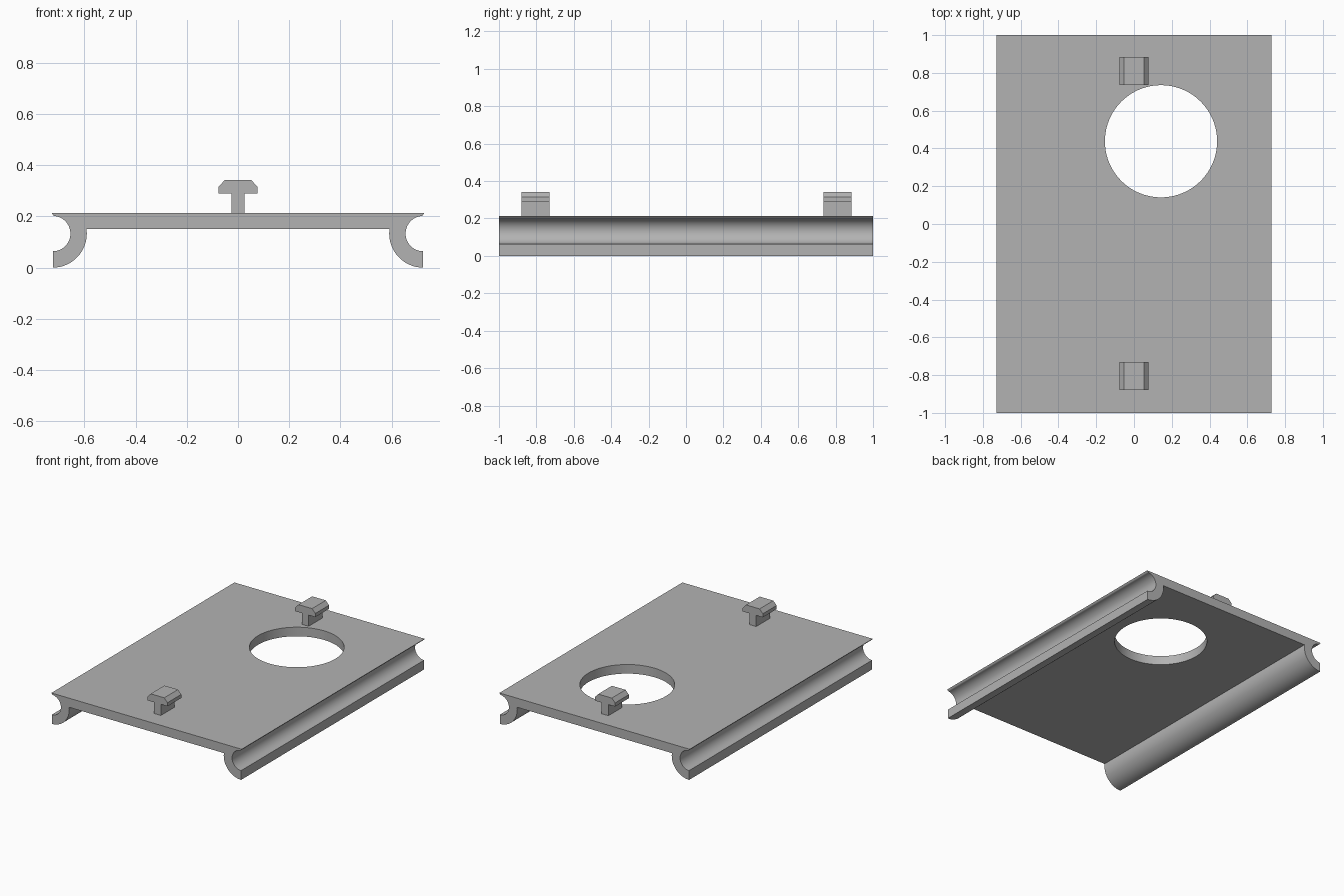
import bpy
import bmesh
from math import cos, sin, pi, radians, asin

cube = bpy.data.objects.get("Cube")
if cube:
    bpy.data.objects.remove(cube, do_unlink=True)

grey = bpy.data.materials.new("plain grey")
grey.use_nodes = True
colour = (0.45, 0.45, 0.45, 1)
grey.diffuse_color = colour
grey.node_tree.nodes["Principled BSDF"].inputs["Base Color"].default_value = colour


def extrude_profile(name, half, y0, y1):
    """Mirror a right-hand x/z profile and extrude it along y."""
    outline = half + [(-x, z) for x, z in reversed(half)]
    bm = bmesh.new()
    face = bm.faces.new([bm.verts.new((x, y0, z)) for x, z in outline])
    moved = bmesh.ops.extrude_face_region(bm, geom=[face])["geom"]
    verts = [v for v in moved if isinstance(v, bmesh.types.BMVert)]
    bmesh.ops.translate(bm, verts=verts, vec=(0, y1 - y0, 0))
    bmesh.ops.recalc_face_normals(bm, faces=bm.faces)
    mesh = bpy.data.meshes.new(name)
    bm.to_mesh(mesh)
    bm.free()
    mesh.materials.append(grey)
    obj = bpy.data.objects.new(name, mesh)
    bpy.context.collection.objects.link(obj)
    return obj


def arc(cx, cz, r, start, end, steps):
    angles = [start + (end - start) * i / steps for i in range(steps + 1)]
    return [(cx + r * cos(a), cz + r * sin(a)) for a in angles]


# Plate with a curved channel along each long side
TOP, UNDER = 0.213, 0.15
CX, CZ, INNER, OUTER = 0.724, 0.133, 0.069, 0.133
meet = pi - asin((UNDER - CZ) / OUTER)
profile = [(0.728, TOP), (0.722, 0.204)]
profile += arc(CX, CZ, INNER, radians(95), radians(270), 32)
profile += arc(CX, CZ, OUTER, radians(270), meet, 24)
plate = extrude_profile("channelled_plate", profile, -1, 1)

# Round opening
bpy.ops.mesh.primitive_cylinder_add(vertices=96, radius=0.297, depth=1,
                                    location=(0.143, 0.438, 0.2))
cutter = bpy.context.object
cutter.name = "opening_cutter"
cutter.data.materials.append(grey)
cut = plate.modifiers.new("opening", 'BOOLEAN')
cut.operation = 'DIFFERENCE'
cut.solver = 'EXACT'
cut.object = cutter
bpy.ops.object.select_all(action='DESELECT')
plate.select_set(True)
bpy.context.view_layer.objects.active = plate
bpy.ops.object.modifier_apply(modifier=cut.name)
bpy.data.objects.remove(cutter, do_unlink=True)
bpy.ops.object.shade_smooth_by_angle(angle=radians(30))

# T-shaped pegs with chamfered caps
peg = [(0.026, TOP - 0.01), (0.026, 0.29), (0.077, 0.29),
       (0.077, 0.315), (0.052, 0.342)]
for name, y in (("front_peg", -0.805), ("back_peg", 0.81)):
    extrude_profile(name, peg, y - 0.075, y + 0.075)
